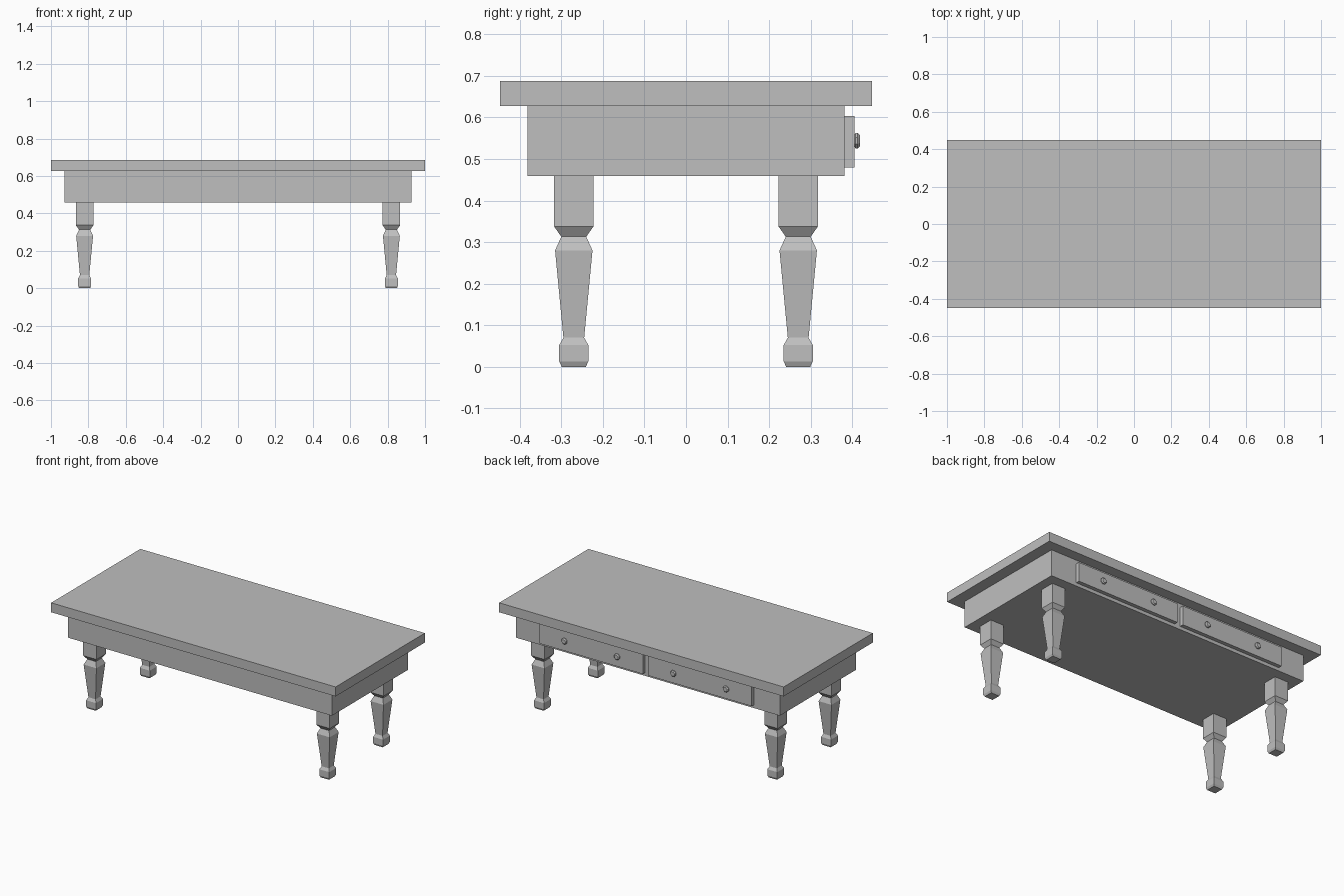
import bpy, bmesh, math
from mathutils import Matrix

if "Cube" in bpy.data.objects:
    bpy.data.objects.remove(bpy.data.objects["Cube"], do_unlink=True)

grey = bpy.data.materials.new("plain grey")
grey.use_nodes = True
colour = (0.52, 0.52, 0.52, 1)
grey.diffuse_color = colour
grey.node_tree.nodes["Principled BSDF"].inputs["Base Color"].default_value = colour


def add_object(name, bm, location=(0, 0, 0)):
    bmesh.ops.recalc_face_normals(bm, faces=bm.faces)
    mesh = bpy.data.meshes.new(name)
    bm.to_mesh(mesh)
    bm.free()
    mesh.materials.append(grey)
    obj = bpy.data.objects.new(name, mesh)
    obj.location = location
    bpy.context.collection.objects.link(obj)
    return obj


def box(name, size, location):
    bm = bmesh.new()
    bmesh.ops.create_cube(bm, size=1)
    bmesh.ops.scale(bm, vec=size, verts=bm.verts)
    return add_object(name, bm, location)


def turned(name, profile, sides, location, turn=None):
    """Stack regular polygons from (radius, height) pairs, capped at both ends."""
    bm = bmesh.new()
    rings = []
    for radius, height in profile:
        angles = [math.tau * (i + 0.5) / sides for i in range(sides)]
        rings.append([bm.verts.new((radius * math.cos(a), radius * math.sin(a), height))
                      for a in angles])
    for low, high in zip(rings, rings[1:]):
        for i in range(sides):
            j = (i + 1) % sides
            bm.faces.new((low[i], low[j], high[j], high[i]))
    bm.faces.new(rings[0][::-1])
    bm.faces.new(rings[-1])
    if turn:
        bmesh.ops.transform(bm, matrix=turn, verts=bm.verts)
    return add_object(name, bm, location)


# Top and apron
box("table_top", (2, 0.896, 0.06), (0, 0, 0.657))
box("apron", (1.854, 0.762, 0.168), (0, 0, 0.543))

# Square shaped legs, given as half width and height
leg_profile = [(0.029, 0), (0.035, 0.013), (0.035, 0.052), (0.025, 0.07),
               (0.045, 0.28), (0.03, 0.313), (0.047, 0.337), (0.047, 0.459)]
leg_profile = [(half * math.sqrt(2), z) for half, z in leg_profile]
for y, end in ((-0.27, "front"), (0.27, "back")):
    for x, side in ((-0.82, "right"), (0.82, "left")):
        turned(f"{end}_{side}_leg", leg_profile, 4, (x, y, 0))

# Drawer fronts with two knobs each, on the back
knob_profile = [(0.013, 0), (0.02, 0.004), (0.02, 0.009), (0.014, 0.015)]
face_back = Matrix.Rotation(-math.pi / 2, 4, "X")
for sign, side in ((-1, "right"), (1, "left")):
    centre = sign * 0.383
    box(f"{side}_drawer", (0.725, 0.026, 0.123), (centre, 0.392, 0.5415))
    for offset, place in ((-0.185, "a"), (0.185, "b")):
        turned(f"{side}_drawer_knob_{place}", knob_profile, 8,
               (centre + offset, 0.404, 0.544), face_back)
